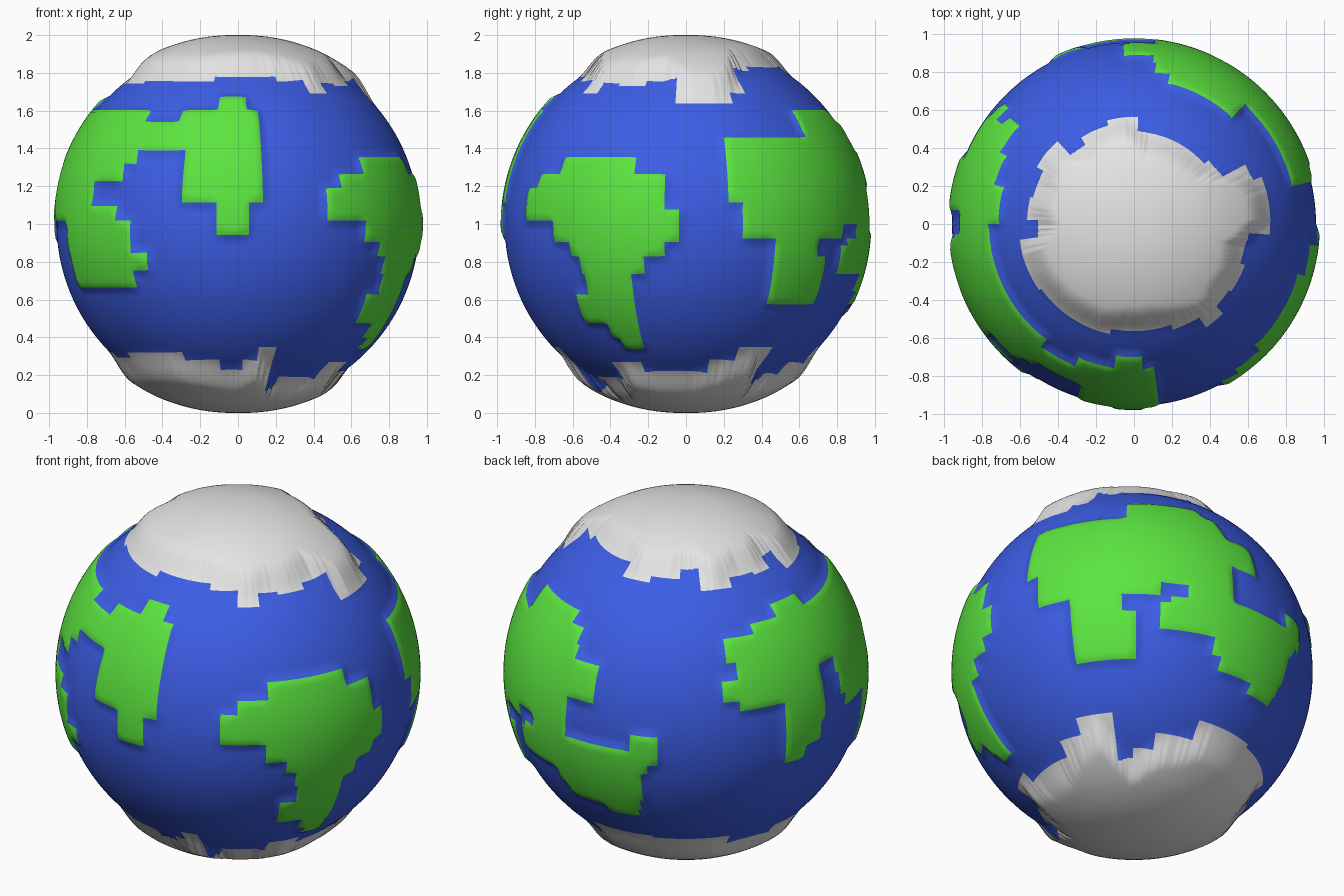
import bpy, bmesh, math

N = 320                      # segments around; cells are square in longitude/latitude
STEP = 360 / N
OCEAN, LAND, ICE = 0.96, 0.021, 0.05

# Land as stacked bands: (bottom z, top z, start angle, end angle); angle 0 = front, 90 = right
SOUTH_EAST = [
    (1.27, 1.36, 45.4, 73), (1.185, 1.27, 35.2, 83), (1.08, 1.185, 29.5, 83),
    (1.01, 1.08, 29.5, 88), (.91, 1.01, 43.6, 88), (.82, .91, 50.7, 83.5),
    (.73, .82, 54, 77), (.63, .73, 55, 72), (.47, .63, 50, 72),
    (.40, .47, 60, 72), (.335, .40, 62.5, 72)]
BACK = [
    (1.54, 1.61, 137, 167), (1.455, 1.54, 137, 172), (1.40, 1.455, 104, 173),
    (1.20, 1.40, 104, 183), (1.12, 1.20, 104, 173), (1.0, 1.12, 108, 173),
    (.97, 1.06, 197, 206), (.92, 1.0, 108, 148), (.97, 1.0, 158, 173),
    (.92, .97, 158, 206), (.83, .92, 119.5, 136), (.88, .92, 152, 206),
    (.83, .88, 149, 203), (.57, .83, 119.5, 141), (.74, .83, 148, 200),
    (.65, .74, 168, 200), (.57, .65, 171, 199), (.52, .57, 186, 198)]
WEST = [
    (1.61, 1.665, -106, -90), (1.56, 1.61, -118, -37), (1.545, 1.56, -131, -37),
    (1.45, 1.545, -131, -17), (1.39, 1.45, -127, -17), (1.35, 1.39, -127, -35.5),
    (1.33, 1.35, -133, -35.5), (1.24, 1.33, -133, -94), (1.19, 1.24, -127, -94),
    (1.32, 1.33, -87, -35.5), (1.225, 1.32, -87, -40.6), (1.10, 1.225, -86, -53),
    (1.01, 1.19, -111, -95), (1.01, 1.10, -83, -41.7), (.91, 1.01, -111, -97),
    (.82, .91, -111, -104), (.84, 1.01, -69, -36), (.76, .84, -68, -30),
    (.655, .76, -67.5, -36.5)]
FRONT = [
    (1.61, 1.685, -8.4, 3), (1.545, 1.61, -22, 8), (1.39, 1.545, -18, 8),
    (1.12, 1.39, -17.8, 8.3), (.935, 1.12, -7, 3)]
BANDS = SOUTH_EAST + BACK + WEST + FRONT

# Ice rims: (end angle, distance of the rim from the axis), stepping round from the start angle
NORTH_START, NORTH = 85, [
    (110, .72), (118, .66), (130, .52), (147, .49), (178, .48), (195, .56), (212, .54),
    (223, .49), (240, .60), (255, .55), (268, .56), (278, .50), (305, .61), (328, .60),
    (348, .59), (380, .56), (395, .60), (405, .66), (415, .61), (430, .62), (445, .59)]
SOUTH_START, SOUTH = -60, [
    (-26, .68), (-9, .635), (2, .58), (9, .64), (17, .71), (25, .46), (51, .51),
    (67, .62), (101, .57), (114, .635), (130, .70), (140, .50), (151, .55),
    (170, .63), (200, .70), (235, .69), (260, .63), (282, .68), (300, .65)]


def rim(angle, start, table):
    angle = (angle - start) % 360 + start
    return next(r for end, r in table if angle <= end)


def soft_rim(angle, south):
    start, table = (SOUTH_START, SOUTH) if south else (NORTH_START, NORTH)
    return sum(rim(angle + d, start, table) for d in (-6, -3, 0, 3, 6)) / 5


# Land mask: one flag per cell of the globe grid
mask = []
for j in range(N // 2):
    z = 1 + 0.98 * math.sin(math.radians((j + .5) * STEP - 90))
    spans = [(a, b) for z0, z1, a, b in BANDS if z0 <= z < z1]
    row = []
    for i in range(N):
        ang = (i + .5) * STEP
        row.append(any((ang - a) % 360 <= b - a for a, b in spans))
    mask.append(row)


def land_amount(i, j):
    """Average of the land cells round a grid point, giving rounded coast slopes."""
    total = 0
    for dj in (-2, -1, 0, 1):
        row = mask[min(max(j + dj, 0), N // 2 - 1)]
        total += sum(row[(i + di) % N] for di in (-2, -1, 0, 1))
    return min(1, total / 16 * 1.3)


def polar(p):
    ang = math.degrees(math.atan2(p.x, -p.y)) % 360
    lat = math.degrees(math.asin(max(-1, min(1, p.z / p.length))))
    return ang, lat


def smooth(t):
    t = max(0, min(1, t))
    return t * t * (3 - 2 * t)


def material(name, colour):
    m = bpy.data.materials.new(name)
    m.diffuse_color = (*colour, 1)
    return m


# Globe skin: one sphere, coloured by cell and raised where there is land or ice
bm = bmesh.new()
bmesh.ops.create_uvsphere(bm, u_segments=N, v_segments=N // 2, radius=1)

for f in bm.faces:
    f.smooth = True
    c = f.calc_center_median()
    ang, lat = polar(c)
    table = (SOUTH_START, SOUTH) if lat < 0 else (NORTH_START, NORTH)
    if abs(lat) > 40 and OCEAN * math.cos(math.radians(lat)) < rim(ang, *table):
        f.material_index = 2
    elif mask[int((lat + 90) / STEP)][int(ang / STEP) % N]:
        f.material_index = 1

for v in bm.verts:
    ang, lat = polar(v.co)
    h = LAND * land_amount(round(ang / STEP), round((lat + 90) / STEP))
    if abs(lat) > 38:
        r = OCEAN * math.cos(math.radians(lat))
        s = smooth((soft_rim(ang, lat < 0) + .02 - r) / .17)
        h = max(h, ICE * s - .01 * max(0, 1 - r / .4))
    v.co *= OCEAN + h
    v.co.z += 1

mesh = bpy.data.meshes.new("globe")
bm.to_mesh(mesh)
bm.free()
for name, colour in (("ocean blue", (.045, .11, .78)),
                     ("land green", (.105, .78, .05)),
                     ("ice white", (.78, .78, .78))):
    mesh.materials.append(material(name, colour))
globe = bpy.data.objects.new("globe", mesh)
bpy.context.collection.objects.link(globe)
